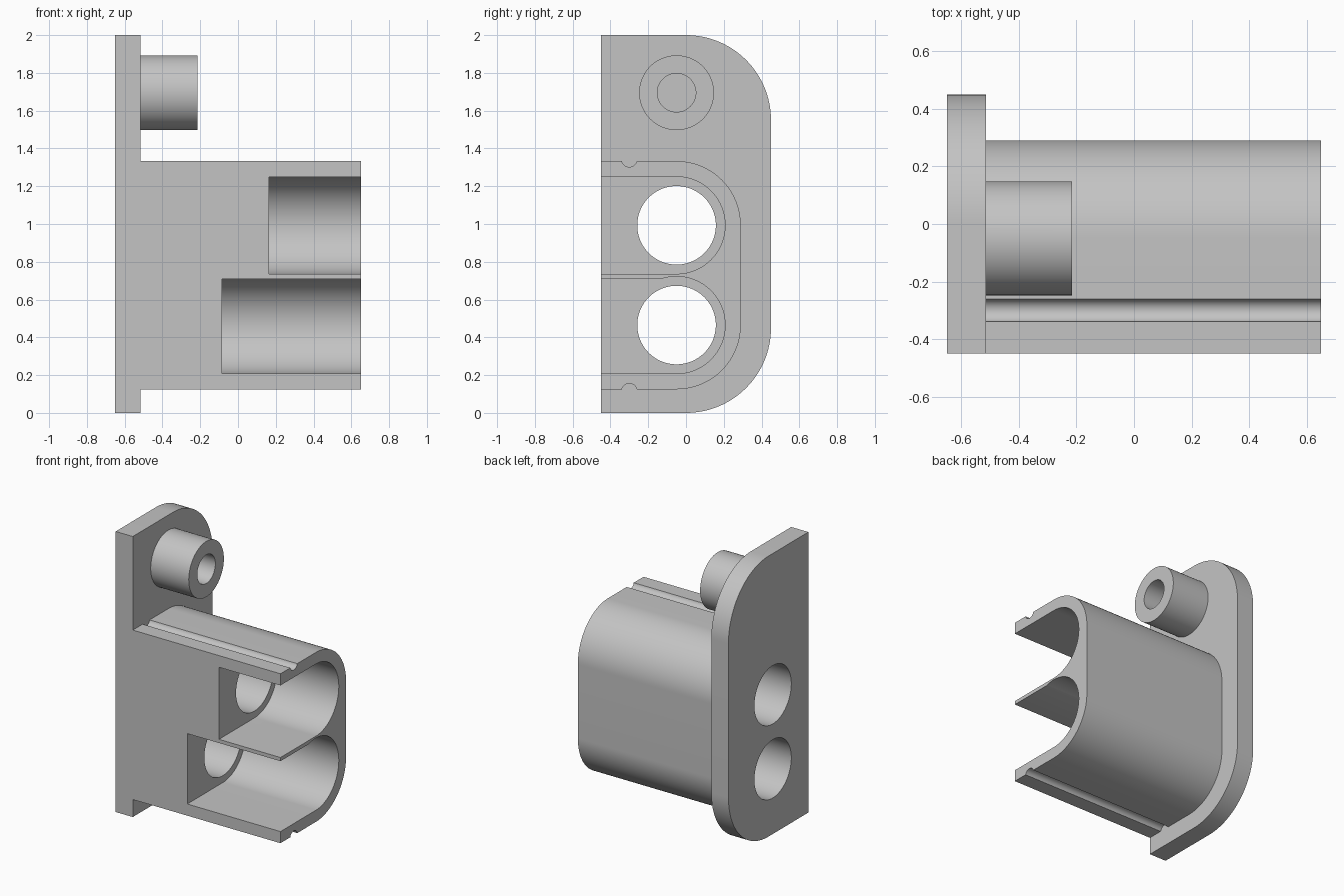
import bpy
import math

cube = bpy.data.objects.get("Cube")
if cube:
    bpy.data.objects.remove(cube, do_unlink=True)

grey = bpy.data.materials.new("light grey plastic")
grey.use_nodes = True
COLOUR = (0.55, 0.55, 0.55, 1)
grey.diffuse_color = COLOUR
grey.node_tree.nodes["Principled BSDF"].inputs["Base Color"].default_value = COLOUR

AXIS_Y = -0.05          # shared line of the bores and the boss
LOW_Z, HIGH_Z = 0.465, 0.993
FRONT = -0.45
BACK_X, PLATE_X, END_X = -0.65, -0.515, 0.65


def arc(y, z, r, start, end, steps):
    """Points of an arc in the YZ plane, angles in degrees."""
    angles = [math.radians(start + (end - start) * i / steps) for i in range(steps + 1)]
    return [(y + r * math.cos(a), z + r * math.sin(a)) for a in angles]


def extrude(name, profile, x0, x1):
    """Solid from a counter-clockwise YZ profile, swept along x."""
    n = len(profile)
    verts = [(x, y, z) for x in (x0, x1) for y, z in profile]
    faces = [tuple(reversed(range(n))), tuple(range(n, 2 * n))]
    faces += [(i, (i + 1) % n, n + (i + 1) % n, n + i) for i in range(n)]
    mesh = bpy.data.meshes.new(name)
    mesh.from_pydata(verts, [], faces)
    mesh.materials.append(grey)
    obj = bpy.data.objects.new(name, mesh)
    bpy.context.collection.objects.link(obj)
    return obj


def rounded(name, y, low, high, r, x0, x1):
    """Block with a square front and two rounded back corners."""
    profile = [(FRONT, low - r)] + arc(y, low, r, -90, 0, 32)
    profile += arc(y, high, r, 0, 90, 32) + [(FRONT, high + r)]
    return extrude(name, profile, x0, x1)


def cylinder(name, y, z, r, x0, x1, steps=96):
    return extrude(name, arc(y, z, r, 0, 360, steps)[:-1], x0, x1)


def combine(target, tool, operation):
    """Apply a boolean and remove the tool."""
    mod = target.modifiers.new(operation, "BOOLEAN")
    mod.operation = operation
    mod.solver = "EXACT"
    mod.object = tool
    bpy.context.view_layer.objects.active = target
    bpy.ops.object.modifier_apply(modifier=mod.name)
    bpy.data.objects.remove(tool, do_unlink=True)


# Mounting plate, socket body and screw boss
bracket = rounded("socket_bracket", 0, 0.45, 1.55, 0.45, BACK_X, PLATE_X)
body = rounded("body", AXIS_Y, LOW_Z, HIGH_Z, 0.34, BACK_X + 0.05, END_X)
combine(bracket, body, "UNION")
boss = cylinder("boss", AXIS_Y, 1.695, 0.198, PLATE_X - 0.05, -0.215)
combine(bracket, boss, "UNION")
combine(bracket, cylinder("boss_hole", AXIS_Y, 1.695, 0.102, PLATE_X, 0), "DIFFERENCE")

# Two bores, each with a wide socket open to the front
R = 0.257
for z, start_x, slot_top in ((LOW_Z, -0.085, 0.71), (HIGH_Z, 0.165, HIGH_Z + R)):
    combine(bracket, cylinder("bore", AXIS_Y, z, 0.208, -1, 1), "DIFFERENCE")
    rise = math.degrees(math.asin(min(1, (slot_top - z) / R)))
    profile = [(-1, z - R)] + arc(AXIS_Y, z, R, -90, 180 - rise, 72) + [(-1, slot_top)]
    combine(bracket, extrude("socket", profile, start_x, 1), "DIFFERENCE")

# Locating grooves along the top and bottom of the body
for z in (LOW_Z - 0.35, HIGH_Z + 0.35):
    combine(bracket, cylinder("groove", -0.30, z, 0.041, PLATE_X, 1, 32), "DIFFERENCE")

bpy.ops.object.select_all(action="DESELECT")
bracket.select_set(True)
bpy.context.view_layer.objects.active = bracket
bpy.ops.object.shade_smooth_by_angle(angle=math.radians(30))
